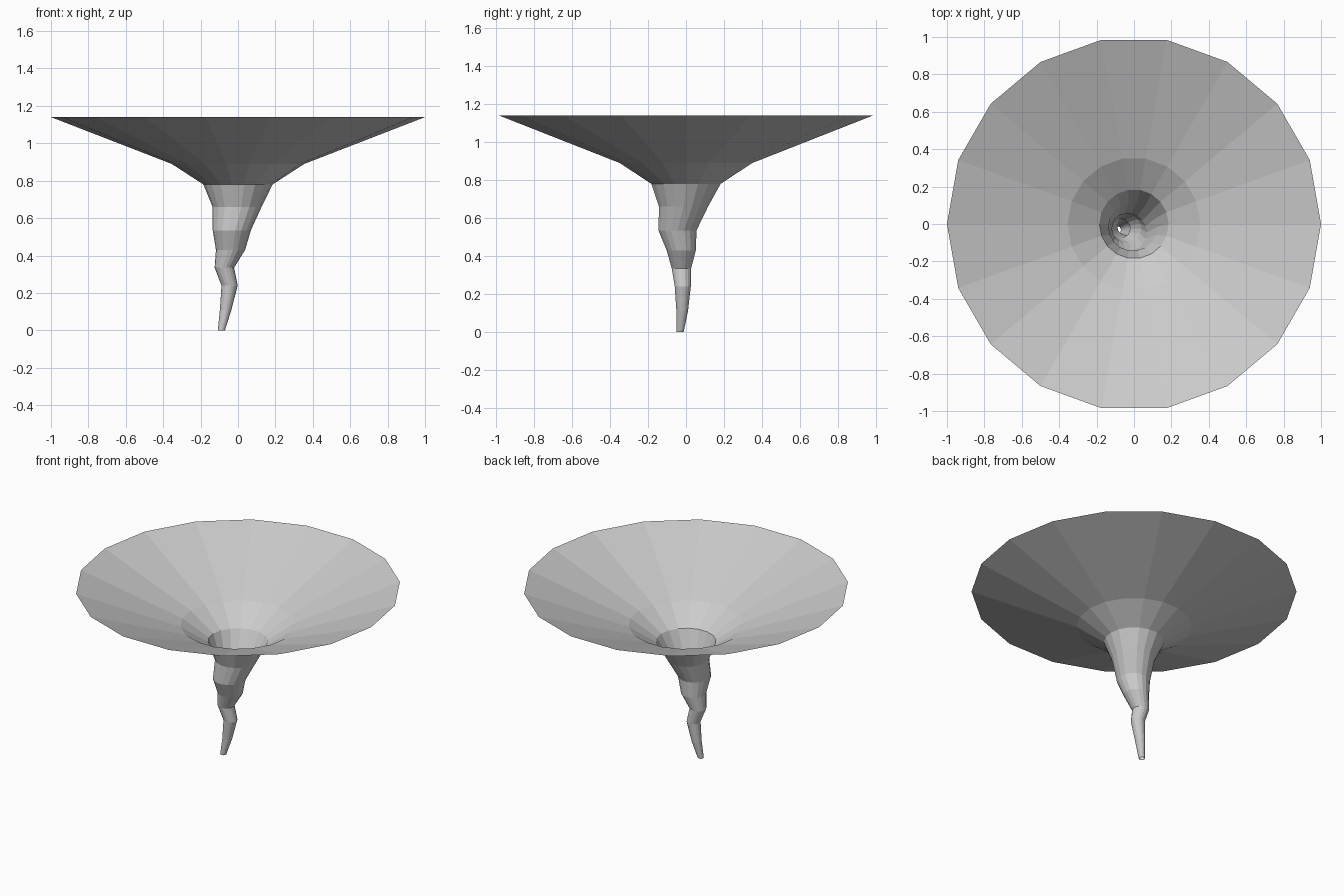
import bpy, bmesh
from math import cos, sin, pi

if "Cube" in bpy.data.objects:
    bpy.data.objects.remove(bpy.data.objects["Cube"])

SIDES = 18

# Funnel cross-sections from tip to rim: height, centre x, centre y, radius
rings = [
    (0.00, -0.089, -0.031, 0.019),
    (0.11, -0.066, -0.020, 0.031),
    (0.24, -0.045, -0.017, 0.043),
    (0.335, -0.073, -0.024, 0.052),
    (0.43, -0.040, -0.025, 0.078),
    (0.535, -0.033, -0.045, 0.102),
    (0.66, -0.005, -0.013, 0.131),
    (0.78, 0.0, 0.0, 0.185),
    (0.89, 0.0, 0.0, 0.355),
    (1.14, 0.0, 0.0, 1.0),
]

# Open, flat-shaded shell lofted through the rings
bm = bmesh.new()
loops = []
for z, cx, cy, r in rings:
    loops.append([bm.verts.new((cx + r * cos(2 * pi * i / SIDES),
                                cy + r * sin(2 * pi * i / SIDES), z))
                  for i in range(SIDES)])
for low, high in zip(loops, loops[1:]):
    for i in range(SIDES):
        j = (i + 1) % SIDES
        bm.faces.new((low[i], low[j], high[j], high[i]))

mesh = bpy.data.meshes.new("tornado_funnel")
bm.to_mesh(mesh)
bm.free()
funnel = bpy.data.objects.new("tornado_funnel", mesh)
bpy.context.collection.objects.link(funnel)
